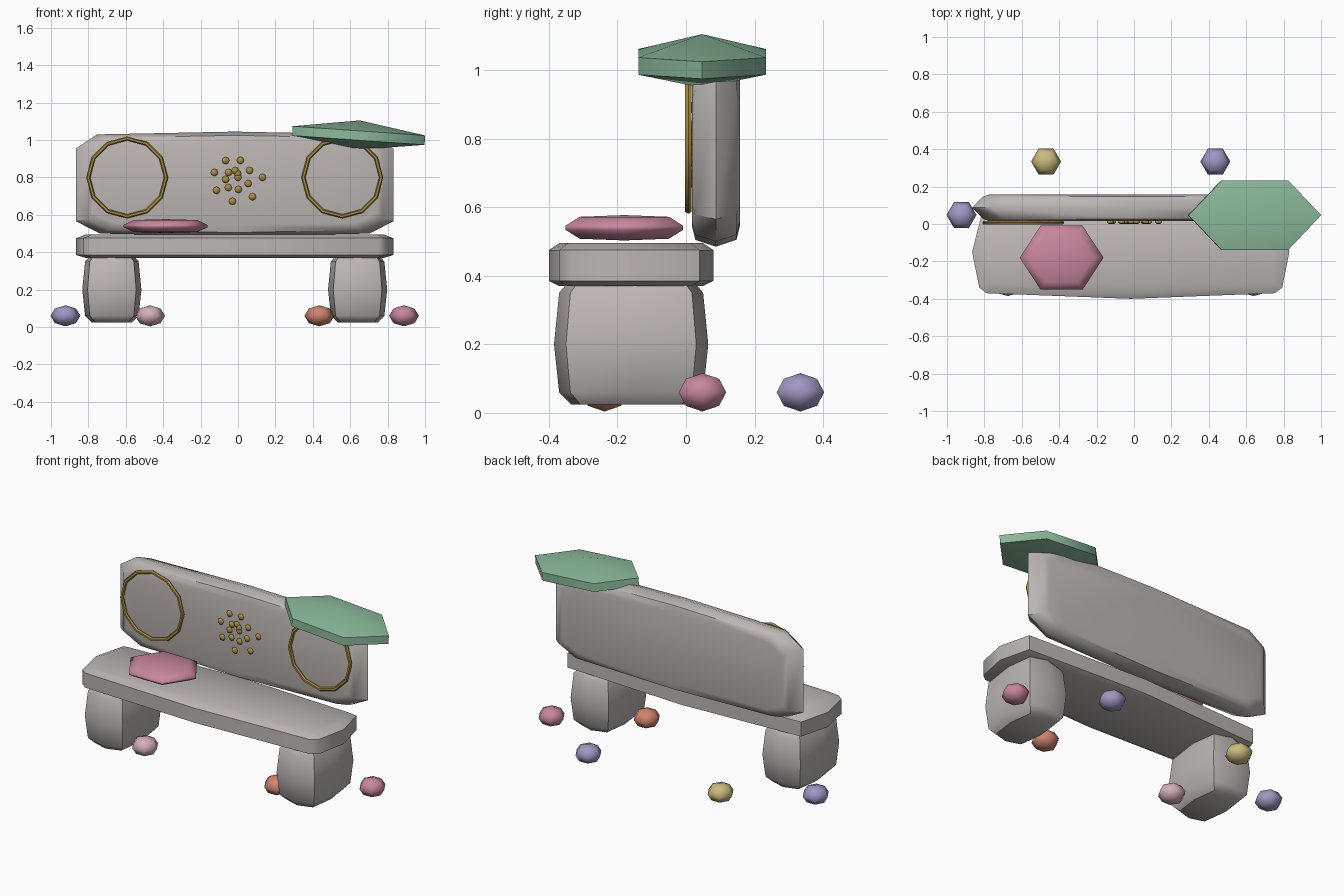
import bpy
import bmesh
from math import cos, sin, pi, radians
from mathutils import Matrix, Vector

cube = bpy.data.objects.get("Cube")
if cube:
    bpy.data.objects.remove(cube, do_unlink=True)


def material(name, *rgb):
    m = bpy.data.materials.new(name)
    m.use_nodes = True
    m.diffuse_color = (*rgb, 1)
    m.node_tree.nodes["Principled BSDF"].inputs["Base Color"].default_value = (*rgb, 1)
    return m


STONE = material("warm grey stone", 0.50, 0.47, 0.45)
GREEN = material("sage green", 0.26, 0.49, 0.33)
ROSE = material("rose", 0.58, 0.24, 0.34)
LAVENDER = material("lavender", 0.35, 0.31, 0.55)
GOLD = material("dark gold", 0.42, 0.27, 0.05)
YELLOW = material("straw yellow", 0.60, 0.50, 0.21)
CORAL = material("coral", 0.62, 0.23, 0.15)
BLUSH = material("blush pink", 0.66, 0.43, 0.47)

CX = -0.0175  # centre line of the bench


def loft(name, rings, mat, matrix=Matrix(), angle=40):
    """Skin a stack of rings; a ring of one point closes to a tip."""
    bm = bmesh.new()
    loops = [[bm.verts.new(matrix @ Vector(p)) for p in ring] for ring in rings]
    for a, b in zip(loops, loops[1:]):
        n = max(len(a), len(b))
        for i in range(n):
            j = (i + 1) % n
            quad = [a[i % len(a)], a[j % len(a)], b[j % len(b)], b[i % len(b)]]
            bm.faces.new(list(dict.fromkeys(quad)))
    for end in (loops[0], loops[-1]):
        if len(end) > 2:
            bm.faces.new(end)
    bmesh.ops.recalc_face_normals(bm, faces=bm.faces)
    mesh = bpy.data.meshes.new(name)
    bm.to_mesh(mesh)
    bm.free()
    mesh.materials.append(mat)
    obj = bpy.data.objects.new(name, mesh)
    bpy.context.collection.objects.link(obj)
    smooth(obj, angle)
    return obj


def smooth(obj, angle):
    bpy.ops.object.select_all(action="DESELECT")
    obj.select_set(True)
    bpy.context.view_layer.objects.active = obj
    bpy.ops.object.shade_smooth_by_angle(angle=radians(angle))


def worn_block(name, outline, layers, centre, upright=False):
    """Outline stacked in layers of (height, inset along u, inset along v)."""
    us = max(abs(u) for u, v in outline)
    vs = max(abs(v) for u, v in outline)
    rings = []
    for h, iu, iv in layers:
        pts = [(u * (1 - iu / us), v * (1 - iv / vs)) for u, v in outline]
        rings.append([(u, h, v) if upright else (u, v, h) for u, v in pts])
    return loft(name, rings, STONE, Matrix.Translation(centre), 45)


def gem(name, centre, rx, ry, profile, mat, tilt=0.0, angle=65):
    """Six-sided lathe of (radius, height) pairs."""
    rings = []
    for r, z in profile:
        n = 6 if r else 1
        rings.append([(r * rx * cos(i * pi / 3), r * ry * sin(i * pi / 3), z)
                      for i in range(n)])
    place = Matrix.Translation(centre) @ Matrix.Rotation(tilt, 4, "Y")
    return loft(name, rings, mat, place, angle)


# Seat slab
seat = [(-0.77, -0.21), (0, -0.24), (0.77, -0.21), (0.81, -0.18), (0.848, 0.01),
        (0.80, 0.20), (0, 0.24), (-0.80, 0.20), (-0.848, 0.01), (-0.81, -0.18)]
worn_block("seat", seat, [(0.37, 0.05, 0.03), (0.385, 0, 0), (0.475, 0, 0),
                          (0.495, 0.05, 0.03)], (CX, -0.16, 0))

# Backrest slab, bulging at mid thickness
back = [(-0.848, -0.20), (-0.72, -0.265), (0, -0.28), (0.72, -0.265), (0.848, -0.20),
        (0.848, 0.19), (0.735, 0.265), (0, 0.28), (-0.735, 0.265), (-0.848, 0.19)]
worn_block("backrest", back, [(-0.07, 0.09, 0.06), (-0.06, 0.06, 0.02), (0, 0, 0),
                              (0.06, 0.06, 0.02), (0.07, 0.09, 0.06)],
           (CX, 0.087, 0.765), upright=True)

# Stout legs
leg = [(-0.13, -0.19), (0, -0.225), (0.13, -0.19), (0.158, 0),
       (0.13, 0.19), (0, 0.225), (-0.13, 0.19), (-0.158, 0)]
for side, sx in (("right", -1), ("left", 1)):
    worn_block(side + "_leg", leg,
               [(0.025, 0.05, 0.05), (0.06, 0.015, 0.015), (0.2, 0, 0),
                (0.35, 0.015, 0.015), (0.38, 0.04, 0.04)],
               (CX + sx * 0.657, -0.16, 0))

# Cushion and tilted canopy cap
gem("cushion", (-0.387, -0.18, 0.54), 0.224, 0.198,
    [(0, -0.037), (0.76, -0.032), (1, -0.006), (1, 0.006), (0.76, 0.032), (0, 0.037)],
    ROSE)
gem("leaf_cap", (0.645, 0.047, 1.025), 0.355, 0.215,
    [(0, -0.077), (1, -0.026), (1, 0.024), (0, 0.08)], GREEN, radians(4))

# Gold hoops on the backrest
for side, sx in (("right", -1), ("left", 1)):
    bpy.ops.mesh.primitive_torus_add(
        major_segments=12, minor_segments=6, major_radius=0.208, minor_radius=0.011,
        location=(CX + sx * 0.575, 0.007, 0.80), rotation=(pi / 2, 0, 0))
    hoop = bpy.context.object
    hoop.name = side + "_hoop"
    hoop.data.materials.append(GOLD)
    smooth(hoop, 40)

# Spiral of gold studs: turn in degrees, radius
SPIRAL = [(0, 0), (95, 0.02), (113, 0.04), (152, 0.057), (189, 0.067), (226, 0.075),
          (272, 0.064), (329, 0.063), (31, 0.072), (82, 0.092), (126, 0.112),
          (168, 0.129), (211, 0.134), (257, 0.131), (307, 0.129), (0, 0.131)]
STUD = [(0, -1), (0.7, -0.7), (1, 0), (0.7, 0.7), (0, 1)]
for i, (turn, r) in enumerate(SPIRAL):
    a = radians(turn)
    gem(f"stud_{i + 1}", (r * cos(a), 0.011, 0.80 + r * sin(a)), 0.02, 0.012,
        [(pr, pz * 0.02) for pr, pz in STUD], GOLD)

# Ring of pebbles around the bench
PEBBLES = [ROSE, LAVENDER, YELLOW, LAVENDER, BLUSH, CORAL]
for i, mat in enumerate(PEBBLES):
    a = i * pi / 3
    gem(f"pebble_{i + 1}", (CX + 0.905 * cos(a), 0.048 + 0.33 * sin(a), 0.06),
        0.08, 0.08, [(pr, pz * 0.056) for pr, pz in STUD], mat)
